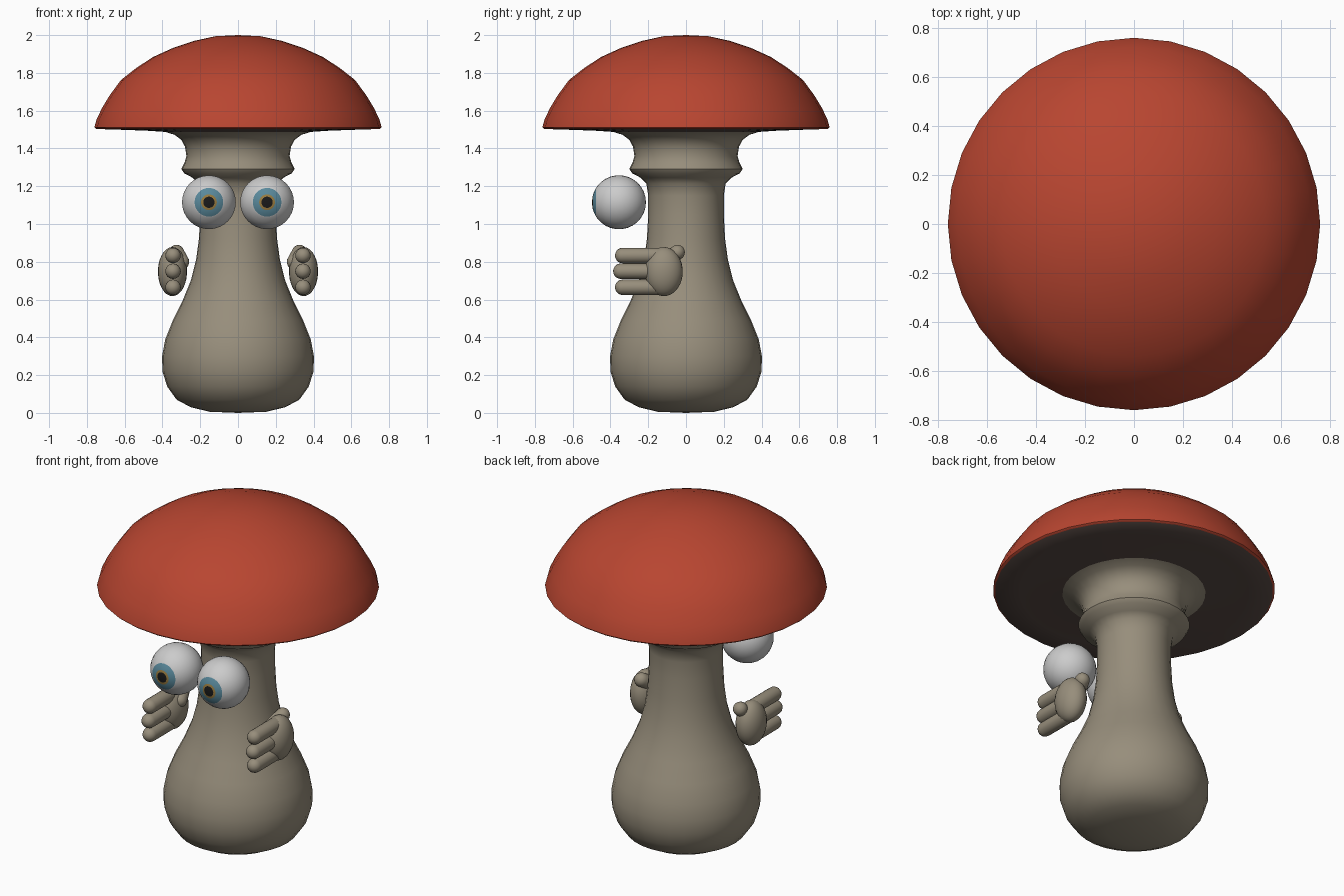
import bpy, bmesh, math
from mathutils import Vector

if "Cube" in bpy.data.objects:
    bpy.data.objects.remove(bpy.data.objects["Cube"])


def material(name, rgb):
    m = bpy.data.materials.new(name)
    m.diffuse_color = (*rgb, 1)
    m.use_nodes = True
    m.node_tree.nodes["Principled BSDF"].inputs["Base Color"].default_value = m.diffuse_color
    return m


RED = material("cap_red", (0.48, 0.06, 0.03))
GILL = material("gill_brown", (0.10, 0.07, 0.06))
BEIGE = material("stem_beige", (0.31, 0.27, 0.20))
WHITE = material("eye_white", (0.6, 0.58, 0.58))
BLUE = material("iris_blue", (0.10, 0.25, 0.33))
GOLD = material("iris_gold", (0.32, 0.20, 0.05))
BLACK = material("pupil_black", (0.01, 0.01, 0.01))


def finish(name, bm, mats, angle=50):
    mesh = bpy.data.meshes.new(name)
    bm.to_mesh(mesh)
    bm.free()
    for m in mats:
        mesh.materials.append(m)
    ob = bpy.data.objects.new(name, mesh)
    bpy.context.collection.objects.link(ob)
    bpy.ops.object.select_all(action='DESELECT')
    ob.select_set(True)
    bpy.context.view_layer.objects.active = ob
    bpy.ops.object.shade_smooth_by_angle(angle=math.radians(angle))
    return ob


def lathe(name, profile, mats, band_mat=lambda j: 0, n=32):
    """Turn an (r, z) profile, listed bottom to top, round the z axis."""
    bm = bmesh.new()
    rings = [[bm.verts.new((r * math.cos(2 * math.pi * i / n), r * math.sin(2 * math.pi * i / n), z))
              for i in range(n)] for r, z in profile]
    for j in range(len(rings) - 1):
        for i in range(n):
            k = (i + 1) % n
            f = bm.faces.new((rings[j][i], rings[j][k], rings[j + 1][k], rings[j + 1][i]))
            f.material_index = band_mat(j)
    bmesh.ops.remove_doubles(bm, verts=bm.verts, dist=1e-5)
    return finish(name, bm, mats)


# Stem with bulbous foot and collar flaring into the cap
lathe("stem", [(0, 0), (0.15, 0.006), (0.25, 0.03), (0.325, 0.07), (0.375, 0.14), (0.40, 0.22),
               (0.402, 0.30), (0.385, 0.39), (0.345, 0.49), (0.295, 0.59), (0.25, 0.70), (0.222, 0.81),
               (0.207, 0.92), (0.20, 1.05), (0.20, 1.15), (0.21, 1.215), (0.24, 1.245), (0.285, 1.268),
               (0.30, 1.292), (0.283, 1.325), (0.273, 1.36), (0.281, 1.41), (0.30, 1.445),
               (0.335, 1.472), (0.39, 1.489)], [BEIGE])

# Cap: brown underside, then the red dome
dome = [(0.76, 1.512), (0.75, 1.55), (0.722, 1.61), (0.68, 1.68), (0.62, 1.762), (0.54, 1.825),
        (0.45, 1.884), (0.34, 1.934), (0.23, 1.97), (0.12, 1.994), (0, 2.0)]
lathe("cap", [(0.36, 1.486), (0.48, 1.494), (0.62, 1.499), (0.75, 1.503)] + dome,
      [GILL, RED], lambda j: 0 if j < 3 else 1)

# Eyes: spheres whose front bands form iris, gold ring and pupil
R = 0.143
angles = list(range(180, 35, -12)) + [32, 24, 17, 12, 0]
eye_profile = [(R * math.sin(math.radians(a)), R * math.cos(math.radians(a))) for a in angles]
first_iris = angles.index(32)
eye_band = lambda j: max(0, 0 if j < first_iris else (1 if j < first_iris + 2 else j - first_iris))
for side, label in ((-1, "left"), (1, "right")):
    eye = lathe(label + "_eye", eye_profile, [WHITE, BLUE, GOLD, BLACK], eye_band)
    eye.rotation_euler.x = math.pi / 2
    eye.location = (side * 0.154, -0.355, 1.115)


def capsule(name, a, b, r):
    """Round-ended rod from a to b."""
    a, b = Vector(a), Vector(b)
    length = (b - a).length
    arc = [math.radians(d) for d in range(0, 91, 18)]
    prof = [(r * math.sin(t), -r * math.cos(t)) for t in arc]
    prof += [(r * math.sin(t), length + r * math.cos(t)) for t in reversed(arc)]
    ob = lathe(name, prof, [BEIGE], n=16)
    ob.rotation_mode = 'QUATERNION'
    ob.rotation_quaternion = (b - a).to_track_quat('Z', 'Y')
    ob.location = a


# Hands: egg-shaped palm, three fingers and a thumb
for side, label in ((-1, "left"), (1, "right")):
    arc = [math.radians(d) for d in range(180, -1, -12)]
    palm = lathe(label + "_palm", [(math.sin(t), math.cos(t)) for t in arc], [BEIGE], n=24)
    palm.scale = (0.077, 0.1, 0.13)
    palm.location = (side * 0.347, -0.117, 0.748)
    for k, (z, tip) in enumerate(((0.833, -0.335), (0.75, -0.345), (0.665, -0.335))):
        capsule(f"{label}_finger_{k + 1}", (side * 0.344, tip, z), (side * 0.344, -0.13, z), 0.041)
    capsule(label + "_thumb", (side * 0.325, -0.046, 0.85), (side * 0.298, -0.12, 0.80), 0.04)
